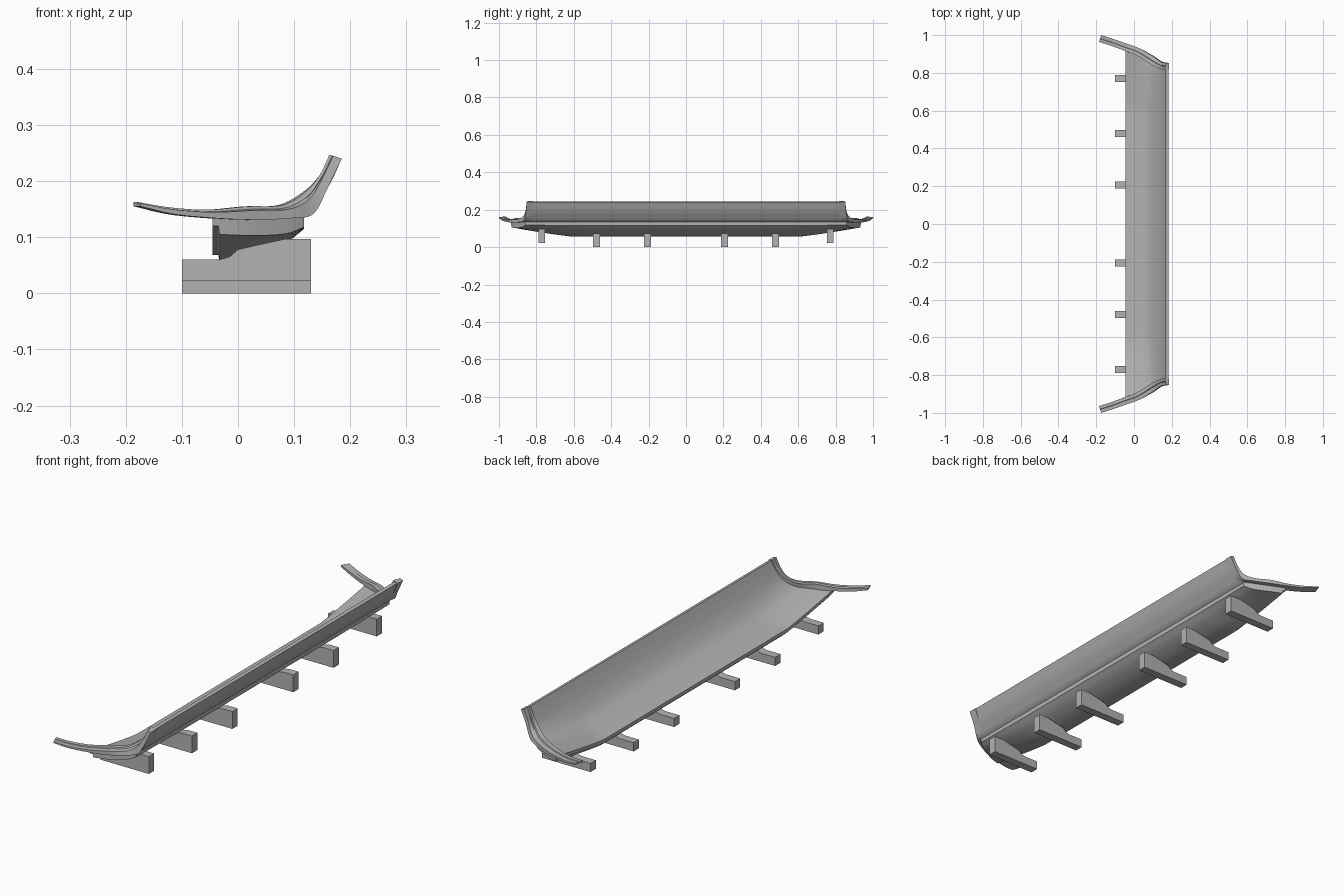
import bpy, bmesh, math
from mathutils import Vector

cube = bpy.data.objects.get("Cube")
if cube:
    bpy.data.objects.remove(cube, do_unlink=True)

grey = bpy.data.materials.new("plain_grey")
grey.use_nodes = True
colour = (0.45, 0.45, 0.45, 1)
grey.diffuse_color = colour
grey.node_tree.nodes["Principled BSDF"].inputs["Base Color"].default_value = colour


def smooth_path(points, steps=5):
    """Catmull-Rom curve through points of any dimension."""
    pts = [Vector(p) for p in points]
    pts = [2 * pts[0] - pts[1]] + pts + [2 * pts[-1] - pts[-2]]
    out = []
    for a, b, c, d in zip(pts, pts[1:], pts[2:], pts[3:]):
        for i in range(steps):
            t = i / steps
            out.append(0.5 * (2 * b + (c - a) * t + (2 * a - 5 * b + 4 * c - d) * t ** 2
                              + (3 * b - a - 3 * c + d) * t ** 3))
    return out + [pts[-2]]


def loft(name, rings, smooth=True):
    """Skin closed rings of equal length and cap both ends."""
    bm = bmesh.new()
    rows = [[bm.verts.new(p) for p in ring] for ring in rings]
    n = len(rows[0])
    for a, b in zip(rows, rows[1:]):
        for i in range(n):
            j = (i + 1) % n
            bm.faces.new((a[i], a[j], b[j], b[i]))
    caps = [bm.faces.new(rows[0]), bm.faces.new(rows[-1])]
    bmesh.ops.recalc_face_normals(bm, faces=bm.faces)
    bmesh.ops.triangulate(bm, faces=caps)
    mesh = bpy.data.meshes.new(name)
    bm.to_mesh(mesh)
    bm.free()
    mesh.materials.append(grey)
    obj = bpy.data.objects.new(name, mesh)
    bpy.context.collection.objects.link(obj)
    if smooth:
        bpy.ops.object.select_all(action='DESELECT')
        obj.select_set(True)
        bpy.context.view_layer.objects.active = obj
        bpy.ops.object.shade_smooth_by_angle(angle=math.radians(30))
    return obj


# End trim stations: top x, top z, bottom x, bottom z, y, sideways skew
trim = smooth_path([
    (-.18, .163, -.18, .155, .982, .006),
    (-.12, .153, -.12, .141, .963, .006),
    (-.05, .149, -.05, .134, .938, .008),
    (.02, .155, .02, .131, .912, .009),
    (.08, .157, .09, .134, .875, .009),
    (.12, .18, .13, .142, .85, .005),
    (.145, .21, .16, .188, .838, 0),
    (.163, .247, .185, .24, .835, 0)])


def end_y(x):
    """Length of the trough at a given x, following the trim."""
    for p, q in zip(trim, trim[1:]):
        if p[2] <= x <= q[2]:
            t = (x - p[2]) / (q[2] - p[2])
            return p[4] + (q[4] - p[4]) * t
    return trim[-1][4]


# Trough section: x, z at the middle, z at the ends
inside = smooth_path([
    (-.045, .083, .133), (.02, .098, .137), (.08, .125, .143),
    (.12, .165, .168), (.147, .205, .205), (.168, .243, .243)])
outside = smooth_path([(.182, .24, .24), (.16, .188, .188), (.13, .142, .142)])
ledge = [(.118, .134, .134), (.118, .115, .118)]
underside = smooth_path([(.118, .115, .118), (.085, .09, .106),
                         (.03, .067, .103), (-.033, .057, .105)])[1:]
lip = [(-.035, .068, .12), (-.045, .068, .12)]
section = inside + outside + ledge + underside + lip

rings = []
for i in range(49):
    s = i / 24 - 1
    blend = max(0, (abs(s) - .66) / .34) ** 1.15
    rings.append([(x, s * end_y(x), mid + (end - mid) * blend) for x, mid, end in section])
loft("trough", rings)

# Stepped trim strips at both ends
STEP = [(-1, 0), (-1, 1), (-.1, 1), (0, .78), (1, .7), (1, 0)]
for side, label in ((-1, "front"), (1, "back")):
    rings = []
    for tx, tz, bx, bz, y, skew in trim:
        rings.append([(bx + (tx - bx) * t + skew * w, side * (y + .018 * w),
                       bz + (tz - bz) * t) for w, t in STEP])
    loft(label + "_end_trim", rings)

# Support brackets: outer pair sits higher than the inner ones
BRACKET = [(-.1, 0), (.13, 0), (.13, .074), (.085, .074), (.03, .062),
           (0, .055), (-.015, .042), (-.033, .037), (-.1, .037)]
for number, (y, base) in enumerate(((.206, 0), (.479, 0), (.771, .023)), 1):
    for side, label in ((-1, "front"), (1, "back")):
        loft(f"{label}_bracket_{number}",
             [[(x, side * y + dy, z + base) for x, z in BRACKET] for dy in (-.018, .018)],
             smooth=False)
